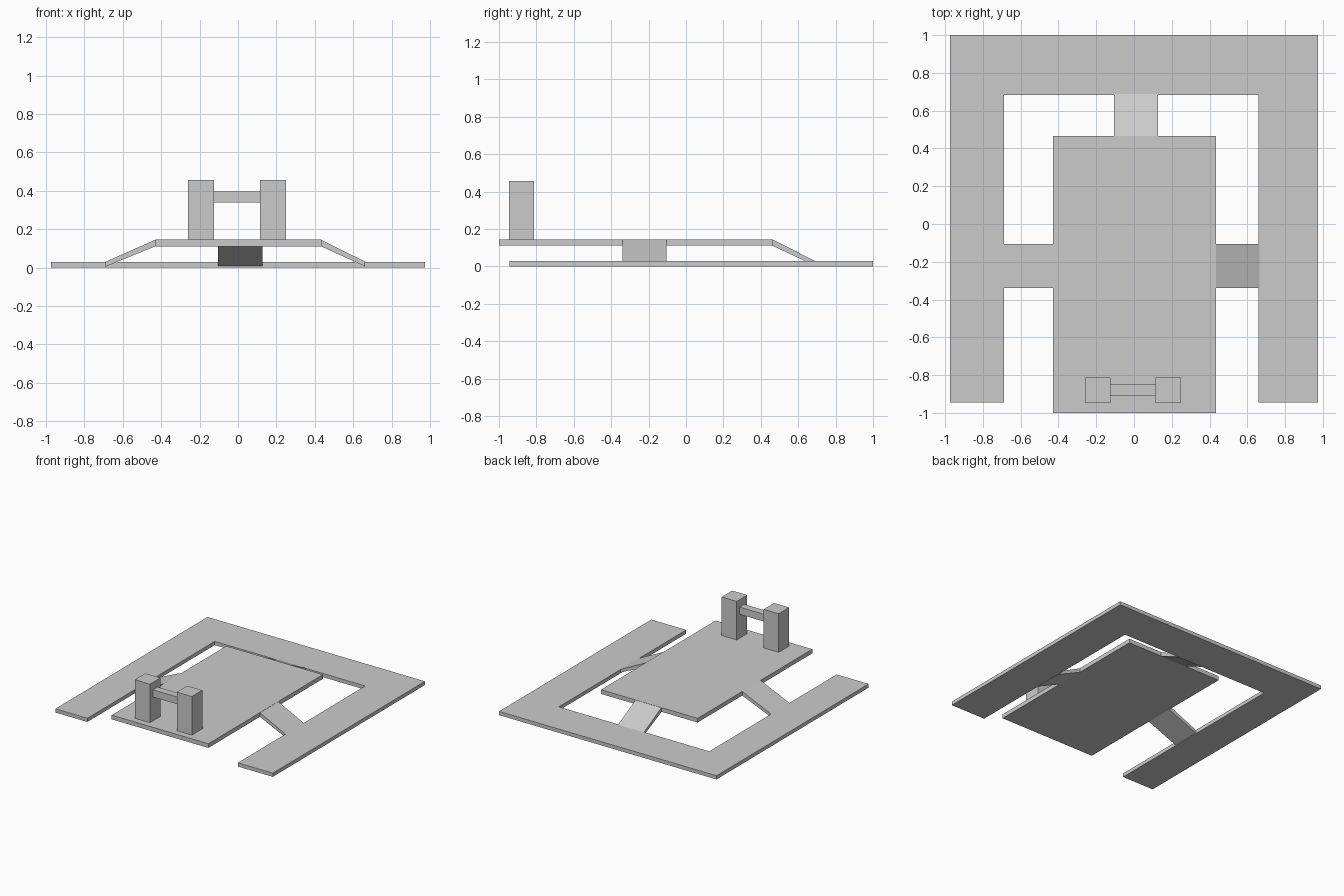
import bpy, bmesh
from mathutils import Vector

if "Cube" in bpy.data.objects:
    bpy.data.objects.remove(bpy.data.objects["Cube"])


def prism(name, outline, offset):
    """Solid made by sweeping a flat outline along an offset vector."""
    bm = bmesh.new()
    face = bm.faces.new([bm.verts.new(p) for p in outline])
    ext = bmesh.ops.extrude_face_region(bm, geom=[face])
    moved = [v for v in ext["geom"] if isinstance(v, bmesh.types.BMVert)]
    bmesh.ops.translate(bm, verts=moved, vec=Vector(offset))
    bmesh.ops.recalc_face_normals(bm, faces=bm.faces)
    mesh = bpy.data.meshes.new(name)
    bm.to_mesh(mesh)
    bm.free()
    obj = bpy.data.objects.new(name, mesh)
    bpy.context.collection.objects.link(obj)
    return obj


def box(name, x0, x1, y0, y1, z0, z1):
    return prism(name, [(x0, y0, z0), (x1, y0, z0), (x1, y1, z0), (x0, y1, z0)],
                 (0, 0, z1 - z0))


# U-shaped ground frame, open at the front
frame = [(-0.973, -0.945), (-0.687, -0.945), (-0.687, 0.683), (0.66, 0.683),
         (0.66, -0.945), (0.973, -0.945), (0.973, 1.0), (-0.973, 1.0)]
prism("ground_frame", [(x, y, 0) for x, y in frame], (0, 0, 0.03))

# Raised platform
TOP, BOTTOM = 0.145, 0.111
box("platform", -0.43, 0.435, -1.0, 0.465, BOTTOM, TOP)


# Sloping ramps: (distance, height) profile from platform edge to frame edge
def slope(inner, outer):
    return [(inner, BOTTOM), (inner, TOP), (outer, 0.03), (outer, 0.005)]


for side, inner, outer in (("left", -0.43, -0.69), ("right", 0.432, 0.664)):
    prism(side + "_ramp", [(x, -0.34, z) for x, z in slope(inner, outer)], (0, 0.235, 0))
prism("back_ramp", [(-0.105, y, z) for y, z in slope(0.462, 0.688)], (0.232, 0, 0))

# Two posts joined by a crossbar at the front of the platform
for side, x0, x1 in (("left", -0.26, -0.125), ("right", 0.115, 0.25)):
    box(side + "_post", x0, x1, -0.947, -0.813, TOP, 0.457)
box("crossbar", -0.125, 0.115, -0.909, -0.85, 0.338, 0.397)
